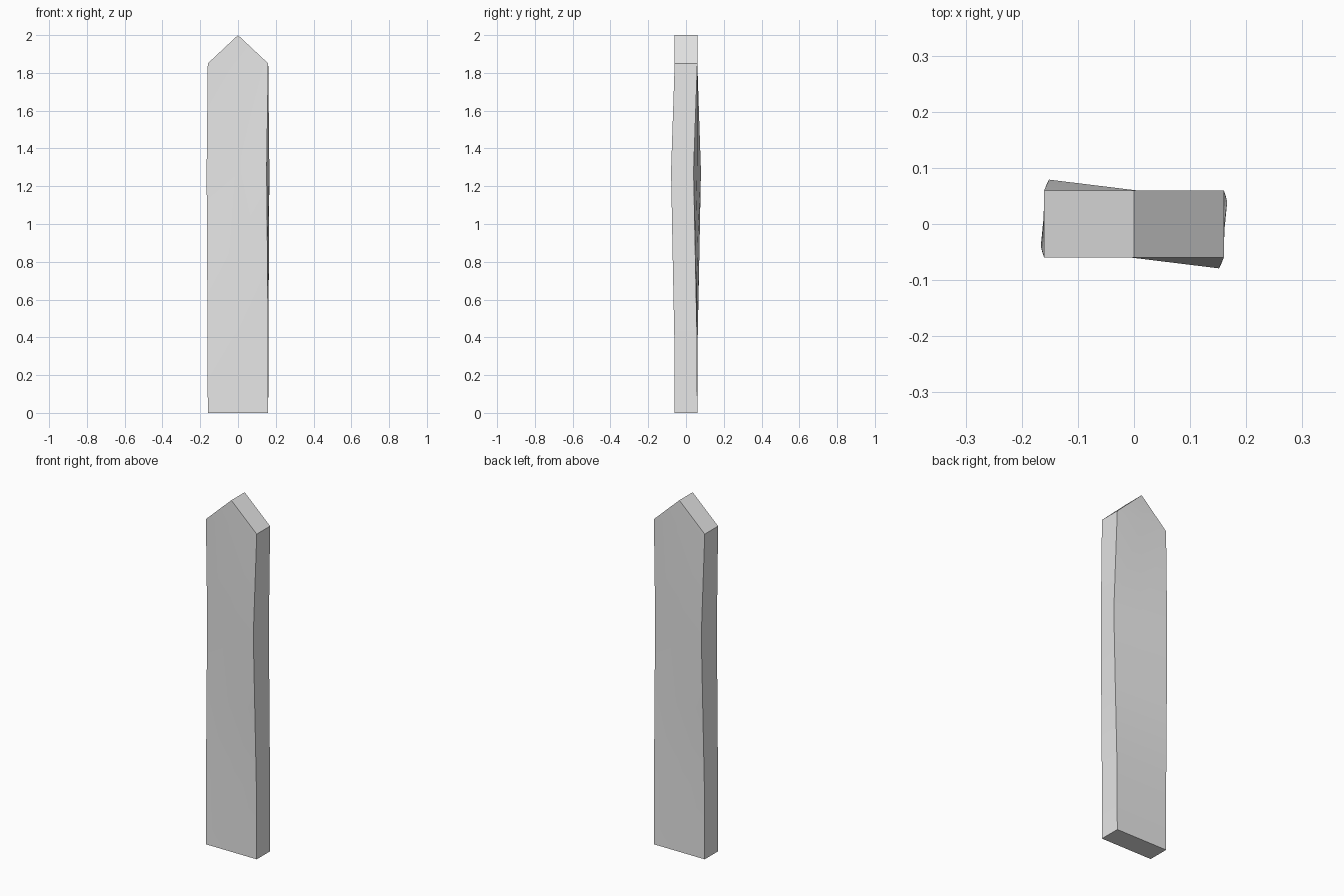
import bpy, bmesh
from math import radians
from mathutils import Matrix, Vector

if "Cube" in bpy.data.objects:
    bpy.data.objects.remove(bpy.data.objects["Cube"])

HALF_WIDTH, HALF_DEPTH = 0.16, 0.06
SHOULDER, TIP = 1.85, 2.0
# Height and twist of each cross-section of the warped board
SECTIONS = [(0, 0), (0.4, -0.7), (0.85, -4), (1.28, -7), (SHOULDER, 0)]

wood = bpy.data.materials.new("plain grey")
wood.use_nodes = True
grey = (0.8, 0.8, 0.8, 1)
wood.diffuse_color = grey
wood.node_tree.nodes["Principled BSDF"].inputs["Base Color"].default_value = grey

bm = bmesh.new()


def ring(z, degrees):
    """Six points around the board, with a middle point front and back."""
    turn = Matrix.Rotation(radians(degrees), 3, "Z")
    front = [(x, -HALF_DEPTH, z) for x in (-HALF_WIDTH, 0, HALF_WIDTH)]
    back = [(-x, -y, z) for x, y, z in front]
    return [bm.verts.new(turn @ Vector(p)) for p in front + back]


# Board body
rings = [ring(z, a) for z, a in SECTIONS]
for low, high in zip(rings, rings[1:]):
    for i in range(6):
        j = (i + 1) % 6
        bm.faces.new((low[i], low[j], high[j], high[i]))
bm.faces.new(rings[0][::-1])

# Pointed top: raise a ridge between the two middle points
a, b, c, d, e, f = rings[-1]
front_tip = bm.verts.new((0, -HALF_DEPTH, TIP))
back_tip = bm.verts.new((0, HALF_DEPTH, TIP))
for face in ((a, b, front_tip), (b, c, front_tip), (d, e, back_tip),
             (e, f, back_tip), (c, d, back_tip, front_tip),
             (f, a, front_tip, back_tip)):
    bm.faces.new(face)

bmesh.ops.recalc_face_normals(bm, faces=bm.faces)
mesh = bpy.data.meshes.new("fence_board")
bm.to_mesh(mesh)
bm.free()
mesh.materials.append(wood)
board = bpy.data.objects.new("fence_board", mesh)
bpy.context.collection.objects.link(board)

bpy.context.view_layer.objects.active = board
board.select_set(True)
bpy.ops.object.shade_smooth_by_angle(angle=radians(30))
